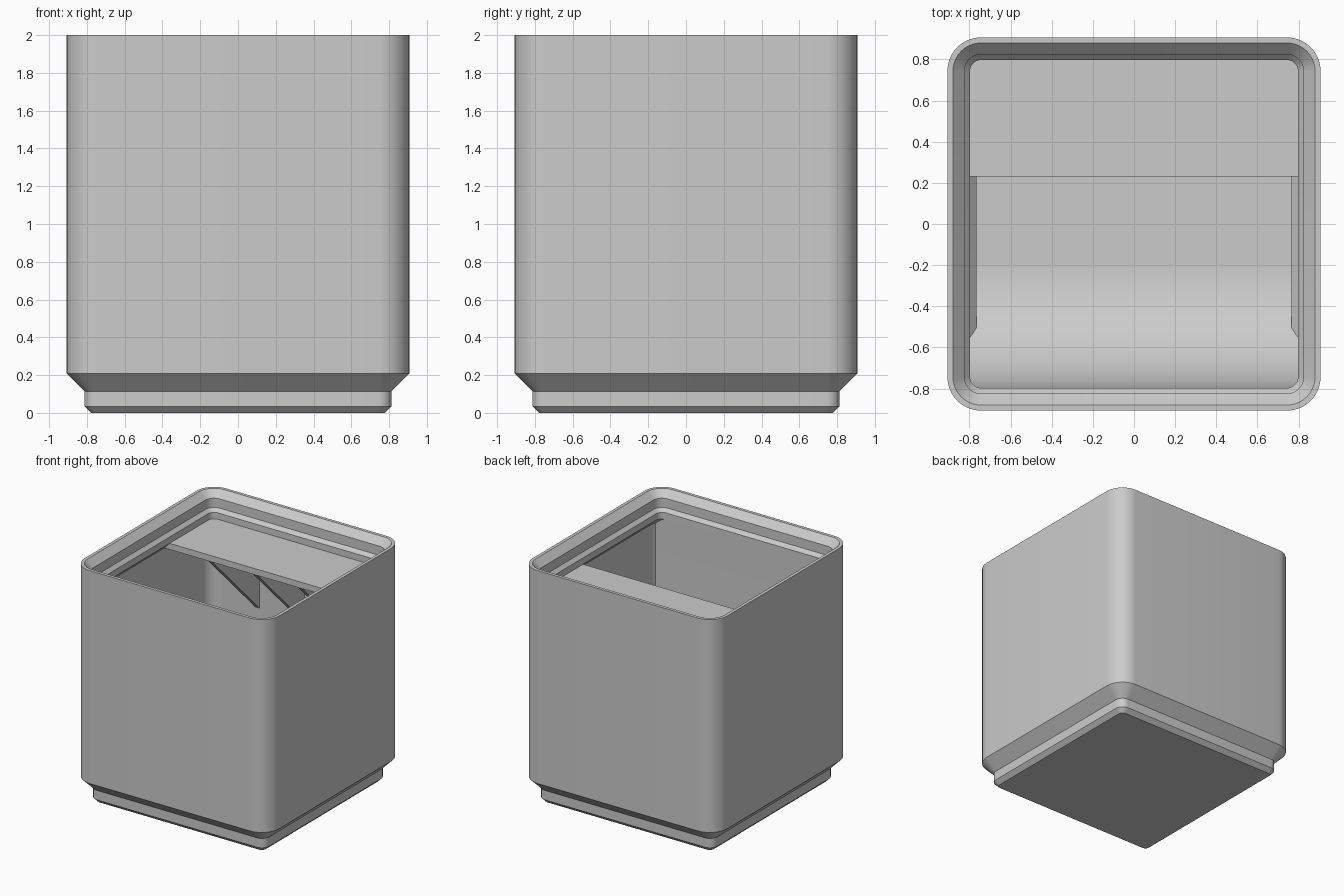
import bpy, bmesh, math

if "Cube" in bpy.data.objects:
    bpy.data.objects.remove(bpy.data.objects["Cube"], do_unlink=True)

GREY = bpy.data.materials.new("plain_grey")
GREY.use_nodes = True
GREY.diffuse_color = (0.6, 0.6, 0.6, 1)
GREY.node_tree.nodes["Principled BSDF"].inputs["Base Color"].default_value = (0.6, 0.6, 0.6, 1)

CORNER = 0.743     # centre of every corner arc
STEPS = 10         # segments per corner
WALL = 0.855       # half width of the cavity
LIP = 0.797        # half width of the opening under the lip
FLOOR = 0.052
TAB_TOP = 1.782
TAB_FRONT = 0.23


def finish(name, bm):
    bmesh.ops.recalc_face_normals(bm, faces=bm.faces)
    mesh = bpy.data.meshes.new(name)
    bm.to_mesh(mesh)
    bm.free()
    mesh.materials.append(GREY)
    obj = bpy.data.objects.new(name, mesh)
    bpy.context.collection.objects.link(obj)
    return obj


def smooth(obj):
    bpy.ops.object.select_all(action='DESELECT')
    obj.select_set(True)
    bpy.context.view_layer.objects.active = obj
    bpy.ops.object.shade_smooth_by_angle(angle=math.radians(30))


def loft(name, profile):
    """Closed solid through rounded squares given as (half width, height)."""
    bm = bmesh.new()
    rings = []
    for half, z in profile:
        ring = []
        for side in range(4):
            base = side * math.pi / 2
            cx = CORNER * (1 if side in (0, 3) else -1)
            cy = CORNER * (1 if side in (0, 1) else -1)
            for i in range(STEPS + 1):
                a = base + i / STEPS * math.pi / 2
                r = half - CORNER
                ring.append(bm.verts.new((cx + r * math.cos(a), cy + r * math.sin(a), z)))
        rings.append(ring)
    for low, high in zip(rings, rings[1:]):
        for i in range(len(low)):
            j = (i + 1) % len(low)
            bm.faces.new((low[i], low[j], high[j], high[i]))
    bm.faces.new(rings[0])
    bm.faces.new(rings[-1])
    return finish(name, bm)


def prism(name, outline, x0, x1):
    """Side outline of (y, z) points, extruded along x."""
    bm = bmesh.new()
    face = bm.faces.new([bm.verts.new((x0, y, z)) for y, z in outline])
    moved = bmesh.ops.extrude_face_region(bm, geom=[face])["geom"]
    verts = [v for v in moved if isinstance(v, bmesh.types.BMVert)]
    bmesh.ops.translate(bm, vec=(x1 - x0, 0, 0), verts=verts)
    return finish(name, bm)


# Bin shell: stepped foot, outer wall, stacking lip, then down the inside
outside = [(0.778, 0), (0.813, 0.035), (0.813, 0.114), (0.907, 0.208), (0.907, 2)]
lip = [(0.88, 2), (0.824, 1.943), (0.824, 1.865), (LIP, 1.836), (LIP, TAB_TOP)]
inside = [(WALL, 1.724), (WALL, 0.226), (0.765, 0.136), (0.765, FLOOR)]
smooth(loft("bin_shell", outside + lip + inside))

# Curved scoop inside the front wall, trimmed to the cavity
RADIUS = 0.6
start = RADIUS - LIP
outline = [(start, 0.03)]
for i in range(25):
    a = i / 24 * math.pi / 2
    outline.append((start - RADIUS * math.sin(a), FLOOR + RADIUS * (1 - math.cos(a))))
outline += [(-LIP, TAB_TOP), (-0.88, TAB_TOP), (-0.88, 0.03)]
scoop = prism("front_scoop", outline, -0.9, 0.9)
mold = loft("cavity_mold", [(0.775, 0.04), (0.775, 0.136), (0.865, 0.226), (0.865, 1.9)])
mold.hide_render = True
trim = scoop.modifiers.new("trim", 'BOOLEAN')
trim.operation = 'INTERSECT'
trim.solver = 'EXACT'
trim.object = mold
bpy.context.view_layer.objects.active = scoop
bpy.ops.object.modifier_apply(modifier=trim.name)
bpy.data.objects.remove(mold, do_unlink=True)
smooth(scoop)

# Label shelf across the back
under = TAB_TOP - 0.052
back = WALL + 0.001
prism("label_shelf", [(TAB_FRONT, under), (back, under), (back, TAB_TOP), (TAB_FRONT, TAB_TOP)],
      -back, back)

# Triangular brackets holding the shelf
for name, x in (("right", -0.42), ("middle", 0), ("left", 0.42)):
    prism(name + "_shelf_bracket",
          [(TAB_FRONT, under), (back, under), (back, under - (back - TAB_FRONT))],
          x - 0.02, x + 0.02)
